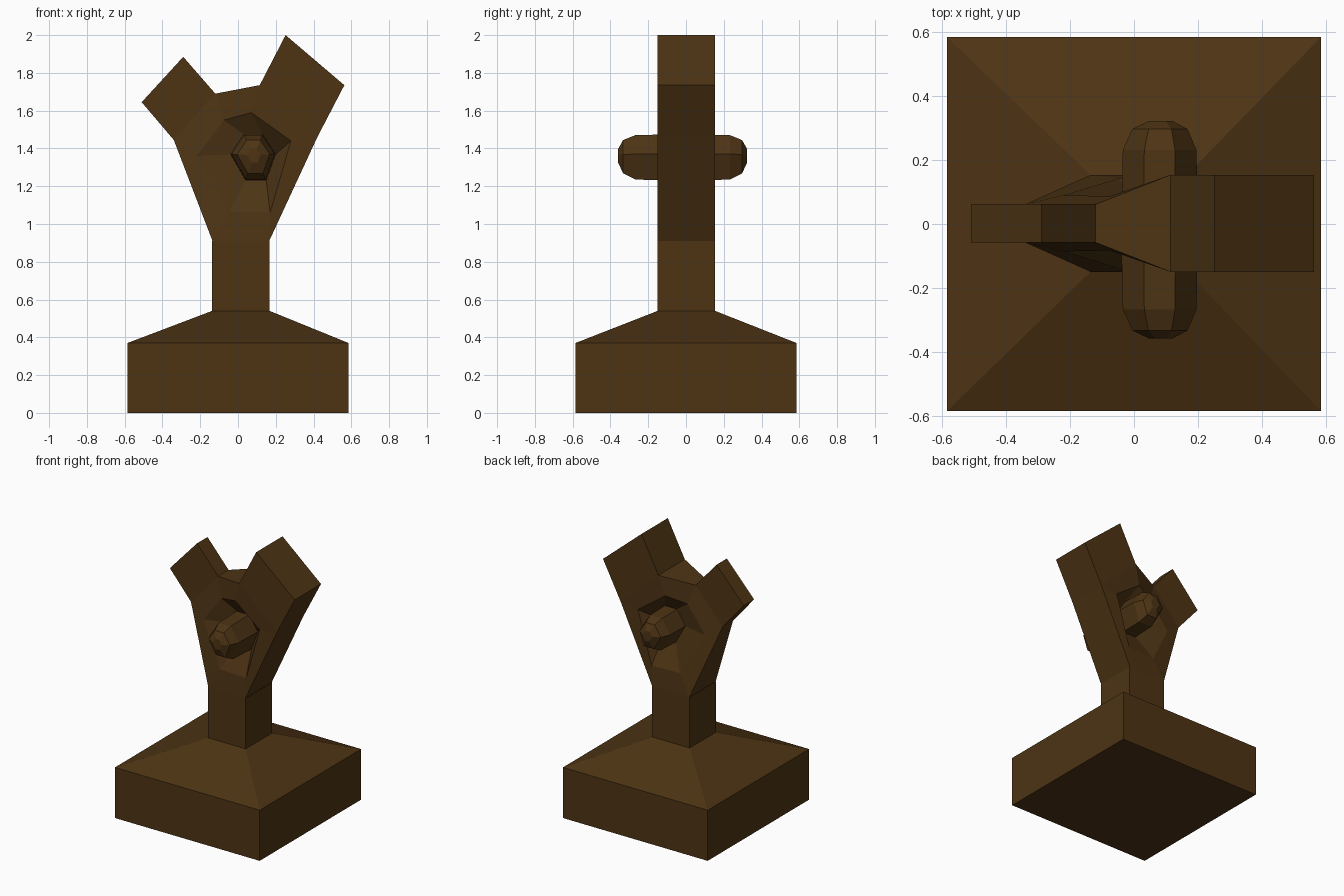
import bpy, bmesh

if "Cube" in bpy.data.objects:
    bpy.data.objects.remove(bpy.data.objects["Cube"])

bark = bpy.data.materials.new("dark_wood")
bark.diffuse_color = (0.075, 0.034, 0.007, 1)
bark.use_nodes = True
bark.node_tree.nodes["Principled BSDF"].inputs["Base Color"].default_value = bark.diffuse_color
CY = 0.002  # depth centre of the trunk


def make(name, verts, faces):
    me = bpy.data.meshes.new(name)
    me.from_pydata(verts, [], faces)
    bm = bmesh.new()
    bm.from_mesh(me)
    bmesh.ops.recalc_face_normals(bm, faces=bm.faces)
    bm.to_mesh(me)
    bm.free()
    me.materials.append(bark)
    ob = bpy.data.objects.new(name, me)
    bpy.context.collection.objects.link(ob)
    return ob


def loft(name, rings, cap_start=True, cap_end=True):
    n = len(rings[0])
    verts = [v for r in rings for v in r]
    faces = [(k*n + i, k*n + (i+1) % n, (k+1)*n + (i+1) % n, (k+1)*n + i)
             for k in range(len(rings) - 1) for i in range(n)]
    if cap_start:
        faces.append(tuple(range(n)))
    if cap_end:
        faces.append(tuple(range((len(rings)-1)*n, len(rings)*n)))
    return make(name, verts, faces)


def square(cx, cy, h, z):
    return [(cx-h, cy-h, z), (cx+h, cy-h, z), (cx+h, cy+h, z), (cx-h, cy+h, z)]


# Base block with sloped top, running into the square stem
loft("base_and_stem", [square(0, 0, .585, 0), square(0, 0, .585, .37),
                       square(.015, CY, .152, .54), square(.015, CY, .152, .91)],
     cap_end=False)

# Forked trunk: outline, hollow rim and hollow floor as (x, z, half depth)
outline = [(-.135, .91, .152), (.165, .91, .152), (.42, 1.46, .152),
           (.563, 1.735, .152), (.252, 2, .152), (.115, 1.735, .152),
           (-.12, 1.69, .06), (-.29, 1.885, .06), (-.51, 1.645, .06),
           (-.34, 1.445, .06)]
rim = [(-.05, 1.06, .14), (.17, 1.06, .152), (.28, 1.44, .152),
       (.07, 1.59, .135), (-.075, 1.55, .085), (-.22, 1.36, .088)]
floor = [(.04, 1.23, .06), (.15, 1.23, .06), (.2, 1.37, .06),
         (.13, 1.475, .06), (.03, 1.475, .06), (-.04, 1.37, .06)]
pts = outline + rim + floor
N = len(pts)
front = [(0, 1, 11, 10), (1, 2, 12, 11), (2, 3, 4, 5), (2, 5, 13, 12),
         (5, 6, 14, 13), (6, 7, 8, 9), (6, 9, 15, 14), (9, 0, 10, 15)]
front += [(10+i, 10+(i+1) % 6, 16+(i+1) % 6, 16+i) for i in range(6)]
verts = [(x, CY + s*d, z) for s in (-1, 1) for x, z, d in pts]
faces = front + [tuple(i+N for i in f) for f in front]
# outer walls (the underside stays open where the stem joins)
faces += [(i, (i+1) % 10, (i+1) % 10 + N, i + N) for i in range(1, 10)]
make("forked_trunk", verts, faces)

# Rounded six-sided knobs growing out of both hollows
for name, s in (("front_knob", -1), ("back_knob", 1)):
    cx, cz, oy = .085, 1.365, -.018
    rings = []
    for d, k in ((.04, 1), (.25, .96), (.315, .72), (.341, .3)):
        rings.append([(cx + (x-cx)*k, oy + s*d, cz + (z-cz)*k) for x, z, _ in floor])
    loft(name, rings, cap_start=False)
